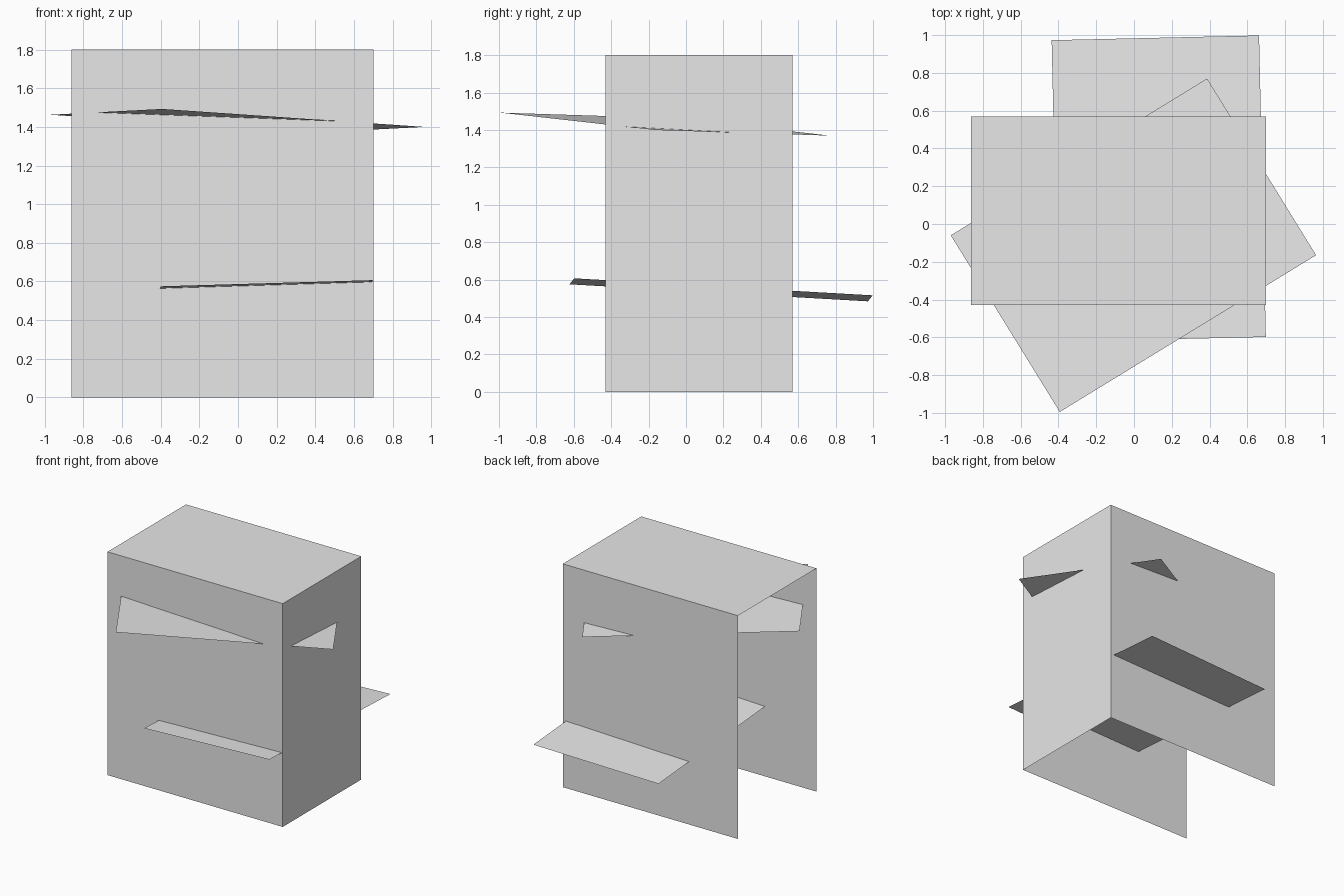
import bpy
from mathutils import Vector

cube = bpy.data.objects.get("Cube")
if cube:
    bpy.data.objects.remove(cube, do_unlink=True)

grey = bpy.data.materials.new("light grey")
grey.use_nodes = True
grey.diffuse_color = (0.8, 0.8, 0.8, 1)
bsdf = next(n for n in grey.node_tree.nodes if n.type == "BSDF_PRINCIPLED")
bsdf.inputs["Base Color"].default_value = grey.diffuse_color


def sheet(name, corner, edge_u, edge_v):
    """Flat thin sheet spanned by two edges from one corner."""
    c, u, v = Vector(corner), Vector(edge_u), Vector(edge_v)
    mesh = bpy.data.meshes.new(name)
    mesh.from_pydata([c, c + u, c + u + v, c + v], [], [(0, 1, 2, 3)])
    mesh.materials.append(grey)
    obj = bpy.data.objects.new(name, mesh)
    bpy.context.collection.objects.link(obj)
    return obj


# Case: open underneath and on the -x side
X0, X1, Y0, Y1, H = -0.863, 0.70, -0.43, 0.57, 1.8
across, deep, tall = (X1 - X0, 0, 0), (0, Y1 - Y0, 0), (0, 0, H)
sheet("front_panel", (X0, Y0, 0), across, tall)
sheet("back_panel", (X0, Y1, 0), tall, across)
sheet("left_panel", (X1, Y0, 0), deep, tall)
sheet("top_panel", (X0, Y0, H), across, deep)

# Tilted shelves that pass through the case
sheet("lower_shelf", (-0.40, -0.623, 0.575), (1.098, 0.025, 0.032), (-0.036, 1.596, -0.091))
sheet("upper_shelf", (-0.393, -0.995, 1.493), (1.357, 0.83, -0.093), (-0.577, 0.935, -0.03))
